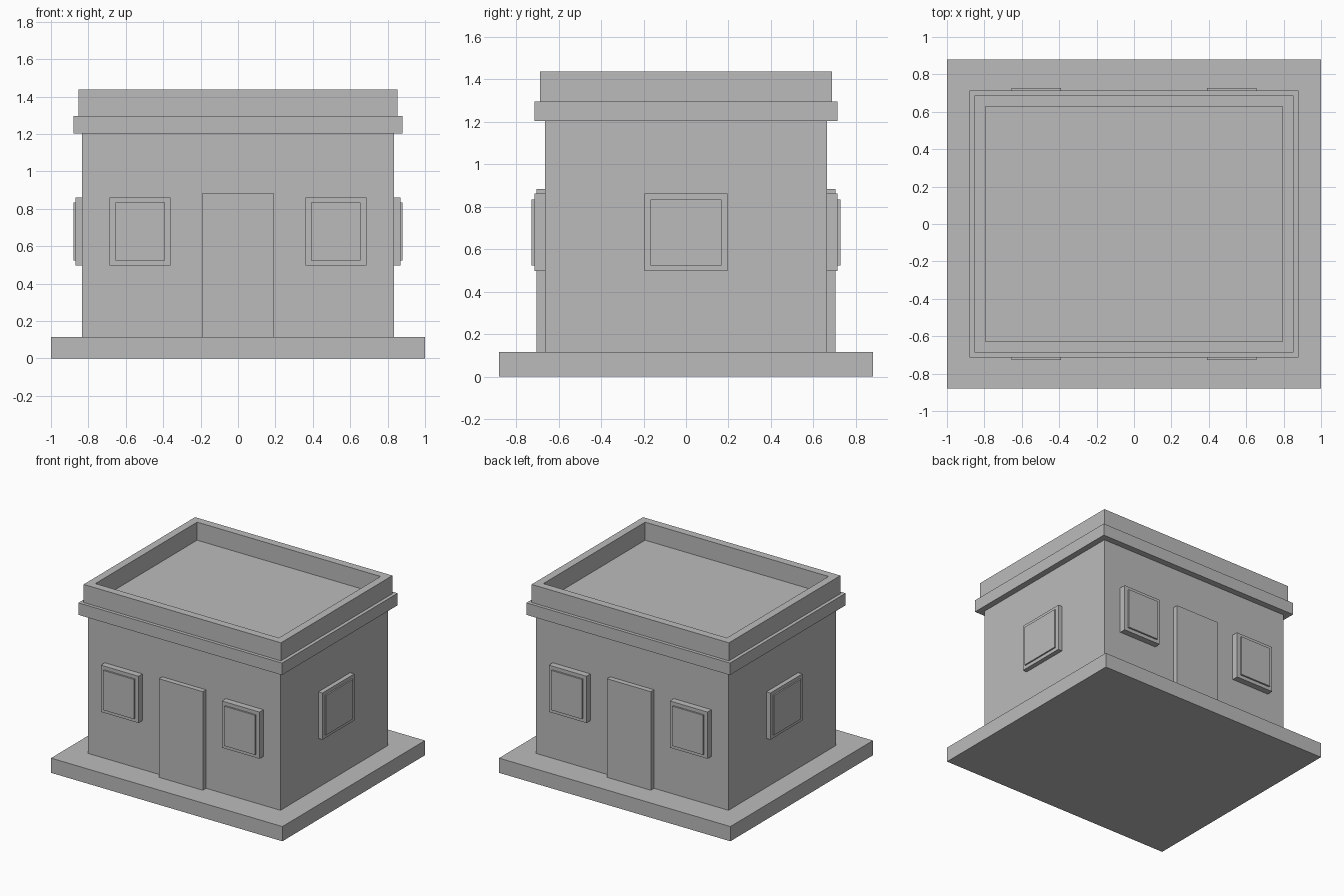
import bpy
import bmesh
from mathutils import Matrix

cube = bpy.data.objects.get("Cube")
if cube:
    bpy.data.objects.remove(cube, do_unlink=True)

# Single plaster colour
plaster = bpy.data.materials.new("light_grey_plaster")
plaster.use_nodes = True
GREY = (0.5, 0.5, 0.5, 1)
plaster.diffuse_color = GREY
plaster.node_tree.nodes["Principled BSDF"].inputs["Base Color"].default_value = GREY


def box(name, x, y, z, recess=None):
    """Box from (low, high) ranges; recess = (rim width, depth) sinks its top."""
    bm = bmesh.new()
    size = [r[1] - r[0] for r in (x, y, z)]
    mid = [(r[0] + r[1]) / 2 for r in (x, y, z)]
    bmesh.ops.create_cube(bm, size=1, matrix=Matrix.Translation(mid) @ Matrix.Diagonal((*size, 1)))
    if recess:
        rim, depth = recess
        top = [max(bm.faces, key=lambda f: f.calc_center_median().z)]
        bmesh.ops.inset_region(bm, faces=top, thickness=rim)
        # Extrude the inner face straight down to form the parapet's inner walls
        floor = bmesh.ops.extrude_discrete_faces(bm, faces=top)["faces"][0]
        bmesh.ops.translate(bm, verts=floor.verts, vec=(0, 0, -depth))
        bmesh.ops.recalc_face_normals(bm, faces=bm.faces)
    mesh = bpy.data.meshes.new(name)
    bm.to_mesh(mesh)
    bm.free()
    mesh.materials.append(plaster)
    obj = bpy.data.objects.new(name, mesh)
    bpy.context.collection.objects.link(obj)
    return obj


def span(half, centre=0):
    return (centre - half, centre + half)


def outward(sign, inner, outer):
    return tuple(sorted((sign * inner, sign * outer)))


WALL_X, WALL_Y = 0.833, 0.665
BASE_TOP, WALL_TOP, BAND_TOP, ROOF_TOP = 0.115, 1.203, 1.297, 1.438
FRAME_Z, PANE_Z = (0.497, 0.862), (0.524, 0.834)

# Main body
box("base_slab", span(1), span(0.88), (0, BASE_TOP))
box("walls", span(WALL_X), span(WALL_Y), (BASE_TOP, WALL_TOP))
box("cornice_band", span(0.88), span(0.714), (WALL_TOP, BAND_TOP))
box("roof_parapet", span(0.853), span(0.688), (BAND_TOP - 0.01, ROOF_TOP),
    recess=(0.085, ROOF_TOP - BAND_TOP))

# Doors and windows on front and back
for side, s in (("front", -1), ("back", 1)):
    box(f"{side}_door", span(0.19), outward(s, WALL_Y - 0.02, 0.705), (BASE_TOP, 0.885))
    for hand, h in (("left", 1), ("right", -1)):
        cx = h * 0.523
        box(f"{side}_{hand}_window_frame", span(0.163, cx),
            outward(s, WALL_Y - 0.02, 0.714), FRAME_Z)
        box(f"{side}_{hand}_window_pane", span(0.133, cx),
            outward(s, WALL_Y, 0.727), PANE_Z)

# Windows on the two ends
for side, s in (("left", 1), ("right", -1)):
    box(f"{side}_window_frame", outward(s, WALL_X - 0.02, 0.868), span(0.196), FRAME_Z)
    box(f"{side}_window_pane", outward(s, WALL_X, 0.879), span(0.167), PANE_Z)
